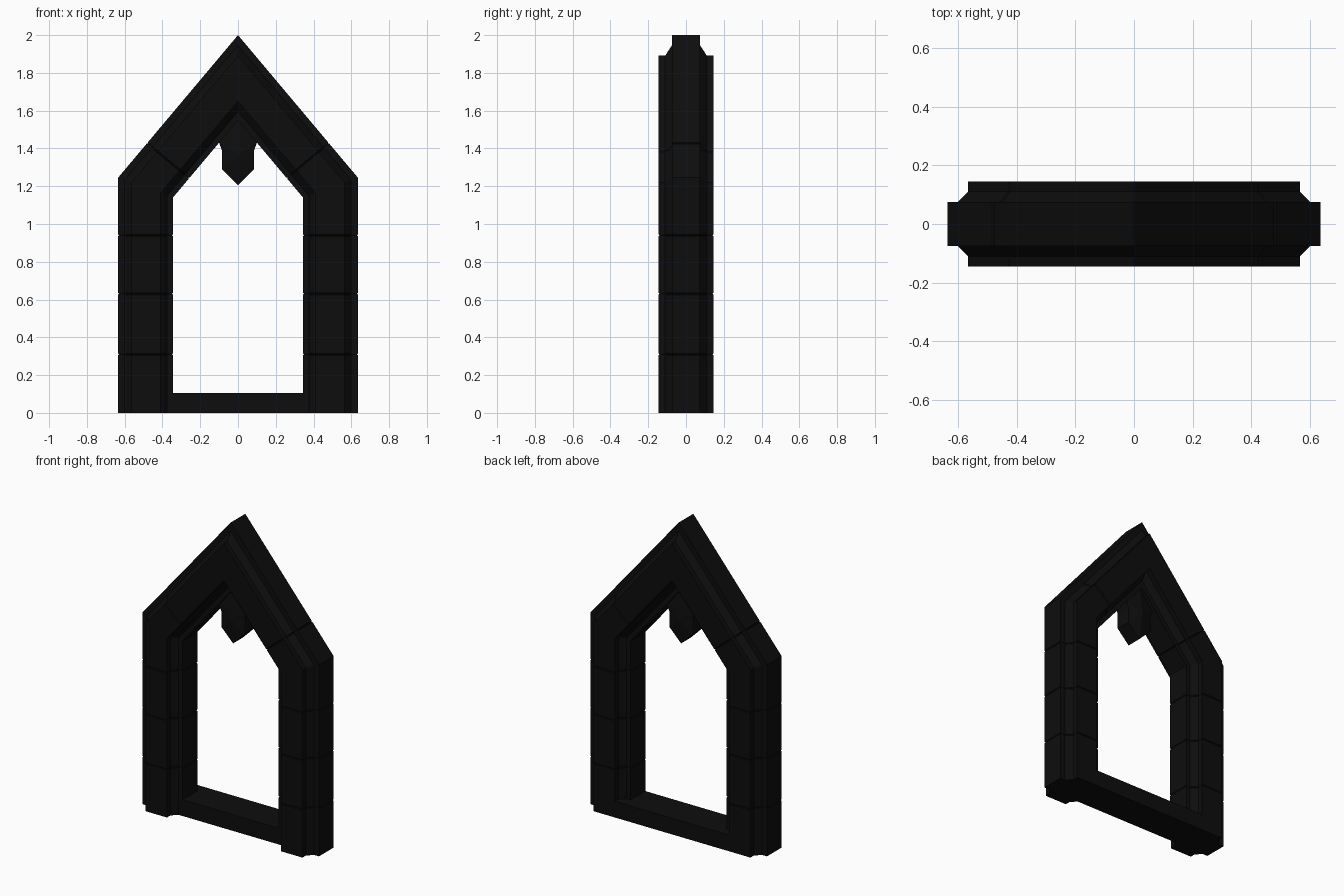
import bpy, bmesh
from mathutils import Vector

old = bpy.data.objects.get("Cube")
if old:
    bpy.data.objects.remove(old, do_unlink=True)

# Single dark stone colour
stone = bpy.data.materials.new("black stone")
stone.use_nodes = True
colour = (0.004, 0.004, 0.004, 1)
stone.diffuse_color = colour
bsdf = stone.node_tree.nodes["Principled BSDF"]
bsdf.inputs["Base Color"].default_value = colour
bsdf.inputs["Roughness"].default_value = 0.9


def finish(name, bm):
    bmesh.ops.recalc_face_normals(bm, faces=bm.faces)
    mesh = bpy.data.meshes.new(name)
    bm.to_mesh(mesh)
    bm.free()
    mesh.materials.append(stone)
    obj = bpy.data.objects.new(name, mesh)
    bpy.context.collection.objects.link(obj)
    return obj


# Moulding section: (inward distance, depth), mirrored front to back
WIDTH = 0.29
half = [(0, 0.075), (0.035, 0.075), (0.07, 0.11), (0.07, 0.145),
        (0.225, 0.145), (0.225, 0.11), (0.26, 0.075), (WIDTH, 0.075)]
section = half + [(d, -y) for d, y in reversed(half)]

# Outer line of the right-hand half of the arch, in x and z
foot, shoulder, apex = Vector((0.635, 0)), Vector((0.635, 1.245)), Vector((0, 2))
slope = (apex - shoulder).normalized()
leg_in = Vector((-1, 0))
roof_in = Vector((-slope.y, slope.x))
mitre = (leg_in + roof_in) / (1 + leg_in.dot(roof_in))
apex_in = Vector((0, -1 / -roof_in.y))

# Stations along the line: point, inward vector, section scale
stations = [(foot, leg_in, 1)]


def add_joint(point, direction, inward):
    for step, scale in ((-0.005, 1), (0, 0.97), (0.005, 1)):
        stations.append((point + direction * step, inward, scale))


for z in (0.31, 0.63, 0.94):
    add_joint(Vector((0.635, z)), Vector((0, 1)), leg_in)
stations.append((shoulder, mitre, 1))
add_joint(shoulder + slope * 0.24, slope, roof_in)
stations.append((apex, apex_in, 1))
flip = Vector((-1, 1))
stations += [(p * flip, n * flip, s) for p, n, s in reversed(stations[:-1])]

# Pointed frame swept along the stations
bm = bmesh.new()
rings = []
for point, inward, scale in stations:
    ring = []
    for d, y in section:
        q = point + inward * (WIDTH / 2 + (d - WIDTH / 2) * scale)
        ring.append(bm.verts.new((q.x, y * scale, q.y)))
    rings.append(ring)
count = len(section)
for a, b in zip(rings, rings[1:]):
    for i in range(count):
        j = (i + 1) % count
        bm.faces.new((a[i], a[j], b[j], b[i]))
bm.faces.new(rings[0])
bm.faces.new(rings[-1])
finish("pointed_arch_frame", bm)

# Sill between the legs, recessed at the front and flush at the back
bm = bmesh.new()
bmesh.ops.create_cube(bm, size=1)
for v in bm.verts:
    v.co = (v.co.x * 0.86, 0.035 + v.co.y * 0.22, 0.0525 + v.co.z * 0.105)
finish("sill", bm)

# Faceted pendant hanging under the apex
bm = bmesh.new()
right = [(0, 1.205), (0.085, 1.29), (0.085, 1.39), (0.1, 1.43), (0, 1.6)]
outline = right + [(-x, z) for x, z in reversed(right[1:-1])]
sides = []
for s in (-1, 1):
    edge = [bm.verts.new((x, s * 0.05, z)) for x, z in outline]
    centre = bm.verts.new((0, s * 0.075, 1.36))
    for i in range(len(edge)):
        bm.faces.new((edge[i], edge[(i + 1) % len(edge)], centre))
    sides.append(edge)
front, back = sides
for i in range(len(front)):
    j = (i + 1) % len(front)
    bm.faces.new((front[i], front[j], back[j], back[i]))
finish("pendant", bm)
